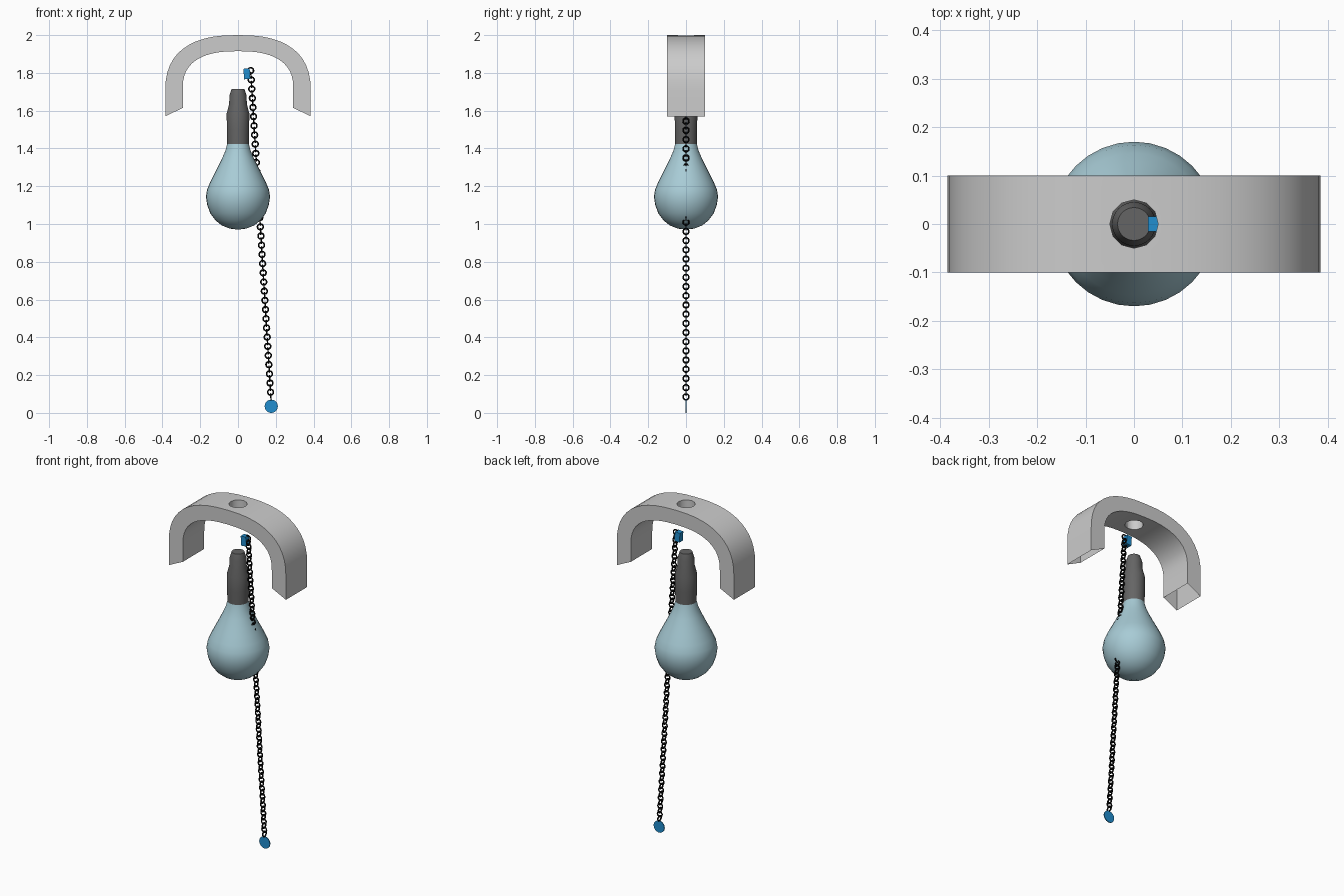
import bpy, bmesh, math
from mathutils import Vector, Matrix

if "Cube" in bpy.data.objects:
    bpy.data.objects.remove(bpy.data.objects["Cube"])


def material(name, rgb):
    m = bpy.data.materials.new(name)
    m.diffuse_color = (*rgb, 1)
    m.use_nodes = True
    m.node_tree.nodes["Principled BSDF"].inputs["Base Color"].default_value = m.diffuse_color
    return m


LIGHT_GREY = material("light grey", (0.60, 0.60, 0.60))
GLASS_BLUE = material("pale glass blue", (0.39, 0.60, 0.67))
DARK_GREY = material("dark grey", (0.13, 0.13, 0.13))
BLUE = material("bright blue", (0.015, 0.27, 0.62))
BLACK = material("black", (0.003, 0.003, 0.003))


def finish(name, bm, mat, angle=None):
    """Turn a bmesh into an object, smooth below the given edge angle."""
    bmesh.ops.recalc_face_normals(bm, faces=bm.faces)
    me = bpy.data.meshes.new(name)
    bm.to_mesh(me)
    bm.free()
    me.materials.append(mat)
    if angle:
        me.shade_smooth()
        me.set_sharp_from_angle(angle=math.radians(angle))
    ob = bpy.data.objects.new(name, me)
    bpy.context.collection.objects.link(ob)
    return ob


def lathe(name, profile, mat, angle, steps=32):
    """Spin (radius, z) points about the z axis."""
    bm = bmesh.new()
    vs = [bm.verts.new((r, 0, z)) for r, z in profile]
    es = [bm.edges.new(p) for p in zip(vs, vs[1:])]
    bmesh.ops.spin(bm, geom=vs + es, cent=(0, 0, 0), axis=(0, 0, 1),
                   angle=math.tau, steps=steps, use_duplicate=False)
    bmesh.ops.remove_doubles(bm, verts=bm.verts, dist=1e-4)
    return finish(name, bm, mat, angle)


def arch_line(half, spring, height, foot, steps=24, n=2.5):
    """Left-to-right arch: straight legs joined by a superellipse."""
    pts = [(-half, foot)]
    for i in range(steps + 1):
        t = math.pi * (1 - i / steps)
        c, s = math.cos(t), max(math.sin(t), 0)
        pts.append((math.copysign(abs(c) ** (2 / n), c) * half,
                    spring + height * s ** (2 / n)))
    return pts + [(half, foot)]


# Arched bracket, hollow and open at the feet
outer = arch_line(0.385, 1.70, 0.30, 1.57)
inner = arch_line(0.292, 1.72, 0.195, 1.615)
bm = bmesh.new()
rings = [[bm.verts.new((x, y, z)) for (x, z), y in
          ((o, -0.1), (o, 0.1), (i, 0.1), (i, -0.1))]
         for o, i in zip(outer, inner)]
for a, b in zip(rings, rings[1:]):
    for k in range(4):
        j = (k + 1) % 4
        bm.faces.new((a[k], a[j], b[j], b[k]))
bm.faces.new(rings[0])
bm.faces.new(rings[-1])
bracket = finish("bracket", bm, LIGHT_GREY)

# Round hole through the top of the bracket
bm = bmesh.new()
bmesh.ops.create_cone(bm, cap_ends=True, segments=12, radius1=0.05, radius2=0.05,
                      depth=0.4, matrix=Matrix.Translation((0, 0, 1.95)))
cutter = finish("hole_cutter", bm, LIGHT_GREY)
mod = bracket.modifiers.new("hole", 'BOOLEAN')
mod.operation, mod.solver, mod.object = 'DIFFERENCE', 'EXACT', cutter
bpy.context.view_layer.update()
cut = bpy.data.meshes.new_from_object(
    bracket.evaluated_get(bpy.context.evaluated_depsgraph_get()))
bracket.modifiers.clear()
bpy.data.objects.remove(cutter)
bm = bmesh.new()
bm.from_mesh(cut)
feet = [f for f in bm.faces if all(v.co.z < 1.63 for v in f.verts)]
bmesh.ops.delete(bm, geom=feet, context='FACES_ONLY')
bm.to_mesh(cut)
bm.free()
cut.shade_smooth()
cut.set_sharp_from_angle(angle=math.radians(35))
bracket.data = cut

# Glass bulb
lathe("bulb", [(0.0, 0.97), (0.045, 0.976), (0.085, 0.992), (0.12, 1.020),
               (0.147, 1.057), (0.163, 1.10), (0.17, 1.145), (0.163, 1.185),
               (0.147, 1.222), (0.127, 1.262), (0.105, 1.305), (0.083, 1.35),
               (0.066, 1.39), (0.057, 1.425)], GLASS_BLUE, 40)

# Socket cap above the bulb
lathe("socket", [(0.0, 1.42), (0.057, 1.42), (0.059, 1.50), (0.060, 1.585),
                 (0.047, 1.635), (0.045, 1.68), (0.034, 1.716), (0.0, 1.716)],
      DARK_GREY, 25)

# Pull chain of alternating round links
top, bottom = Vector((0.067, 0, 1.812)), Vector((0.174, 0, 0.085))
along = (bottom - top).normalized()
side = Vector((0, 1, 0))
across = along.cross(side)
LINKS, MAJOR, MINOR, NU, NV = 72, 0.0155, 0.0042, 14, 6
bm = bmesh.new()
for i in range(LINKS):
    centre = top.lerp(bottom, i / (LINKS - 1))
    flat, axis = (across, side) if i % 2 == 0 else (side, across)
    grid = []
    for u in range(NU):
        a = math.tau * u / NU
        out = along * math.cos(a) + flat * math.sin(a)
        grid.append([bm.verts.new(centre + out * (MAJOR + MINOR * math.cos(b))
                                  + axis * MINOR * math.sin(b))
                     for b in (math.tau * v / NV for v in range(NV))])
    for u in range(NU):
        for v in range(NV):
            p, q, w = grid[u], grid[(u + 1) % NU], (v + 1) % NV
            bm.faces.new((p[v], q[v], q[w], p[w]))
finish("pull_chain", bm, BLACK, 80)

# Thin pull disc at the chain's lower end
bm = bmesh.new()
bmesh.ops.create_cone(bm, cap_ends=True, segments=24, radius1=0.035, radius2=0.035,
                      depth=0.005, matrix=Matrix.Translation((0.176, 0, 0.035))
                      @ Matrix.Rotation(math.pi / 2, 4, 'X'))
finish("pull_disc", bm, BLUE, 35)

# Small switch block at the chain's upper end
bm = bmesh.new()
bmesh.ops.create_cube(bm, size=1, matrix=Matrix.Translation((0.047, 0, 1.795))
                      @ Matrix.Rotation(math.radians(-4), 4, 'Y')
                      @ Matrix.Diagonal((0.033, 0.032, 0.056, 1)))
finish("switch_block", bm, BLUE)
